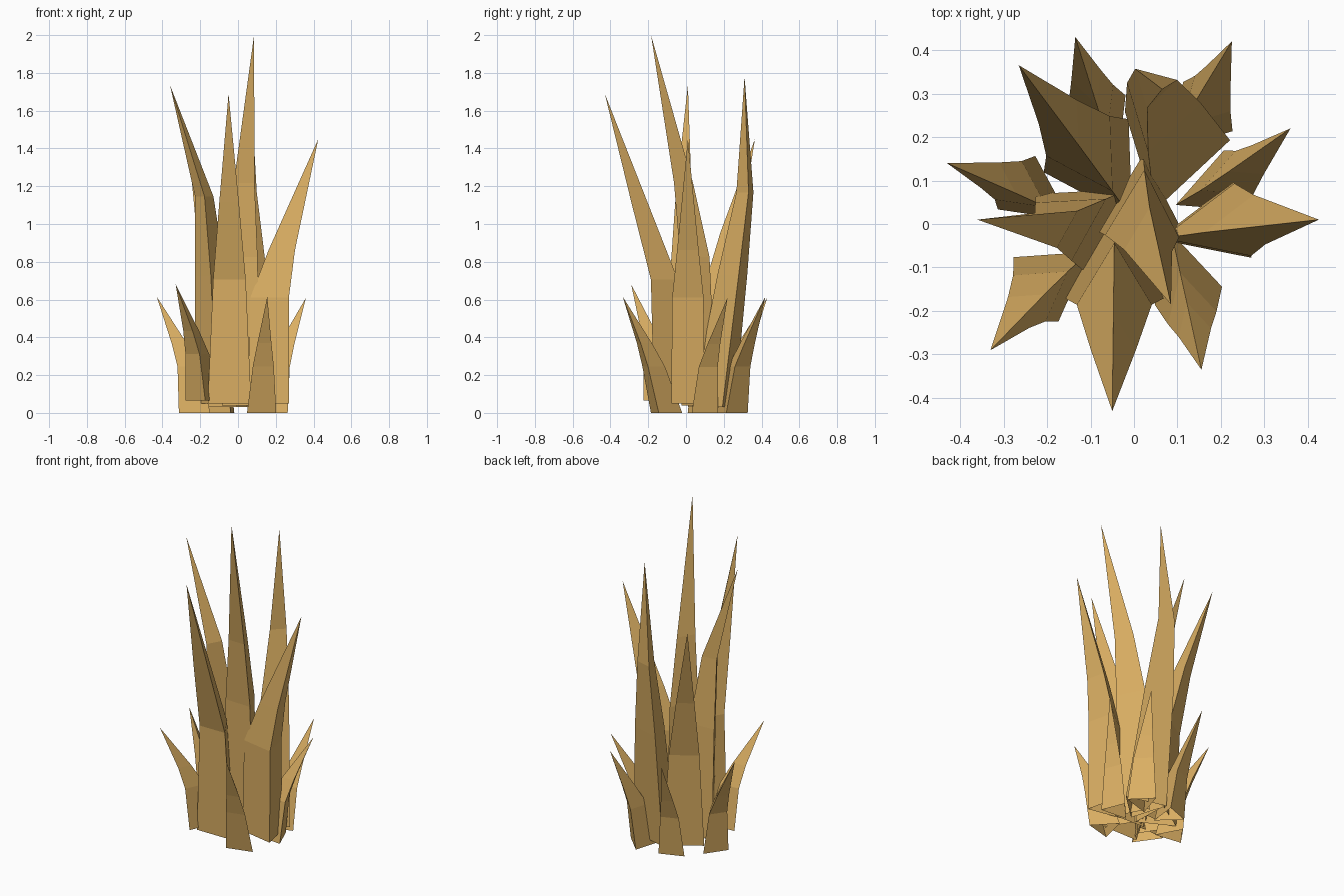
import bpy, bmesh, math
from mathutils import Vector

straw = bpy.data.materials.new("dry straw")
straw.diffuse_color = (0.71, 0.43, 0.125, 1)


def blade(name, base, tip, z0, angle, width, depth, lean, bend=0.65, taper=(0.8, 0.5)):
    """Three-sided hollow blade: flat outer face, ridge on the inside, two bends, pointed tip.
    base = middle of the outer edge, lean = share of the tip offset at each bend."""
    a = math.radians(angle)
    out = Vector((math.cos(a), math.sin(a), 0))
    side = Vector((-out.y, out.x, 0))
    start, end = Vector((*base, z0)), Vector(tip)
    bm = bmesh.new()
    rings = []
    for t, f, w in ((0, 0, 1), (0.40, lean[0], taper[0]), (bend, lean[1], taper[1])):
        c = start.lerp(end, f)
        c.z = z0 + (end.z - z0) * t
        pts = (c - side * width * w / 2, c + side * width * w / 2, c - out * depth * w)
        rings.append([bm.verts.new(p) for p in pts])
    top = bm.verts.new(end)
    for lo, hi in zip(rings, rings[1:]):
        for i in range(3):
            j = (i + 1) % 3
            bm.faces.new((lo[i], lo[j], hi[j], hi[i]))
    for i in range(3):
        bm.faces.new((rings[-1][i], rings[-1][(i + 1) % 3], top))
    bmesh.ops.recalc_face_normals(bm, faces=bm.faces)
    me = bpy.data.meshes.new(name)
    bm.to_mesh(me)
    bm.free()
    me.materials.append(straw)
    bpy.context.collection.objects.link(bpy.data.objects.new(name, me))


# Tall inner blades
tall = [
    ((0.015, -0.02), (0.085, -0.185, 2.0), 0.04, -92, 0.20, 0.18, (0.05, 0.25), 0.6, (0.85, 0.55)),
    ((-0.17, -0.02), (-0.36, 0.01, 1.735), 0.05, 212, 0.21, 0.19, (0.08, 0.17), 0.65, (0.75, 0.45)),
    ((-0.045, -0.17), (-0.05, -0.43, 1.69), 0.05, -90, 0.23, 0.19, (0.06, 0.46), 0.65, (0.75, 0.45)),
    ((0.25, 0.01), (0.425, 0.01, 1.45), 0.05, 13, 0.18, 0.20, (0.0, 0.22), 0.58, (0.95, 0.65)),
    ((0.10, 0.225), (0.065, 0.31, 1.78), 0.03, 75, 0.25, 0.20, (0.9, 1.4), 0.65, (0.7, 0.4)),
    ((-0.11, 0.18), (-0.265, 0.365, 1.45), 0.03, 122, 0.23, 0.20, (0.12, 0.42), 0.65, (0.75, 0.45)),
]
for n, b in enumerate(tall, 1):
    blade(f"tall_blade_{n}", *b)

# Short outer blades
short = [
    ((-0.27, 0.095), (-0.43, 0.14, 0.615), 0, 145, 0.15, 0.15, (0.12, 0.38)),
    ((-0.225, -0.15), (-0.33, -0.29, 0.68), 0.065, 215, 0.18, 0.15, (0.15, 0.38)),
    ((0.125, -0.165), (0.155, -0.335, 0.615), 0, -75, 0.16, 0.15, (0.3, 0.5)),
    ((0.235, 0.10), (0.36, 0.22, 0.61), 0, 22, 0.15, 0.15, (0.15, 0.4)),
    ((0.17, 0.27), (0.225, 0.42, 0.615), 0, 45, 0.16, 0.15, (0.2, 0.45)),
    ((-0.09, 0.27), (-0.135, 0.43, 0.61), 0, 110, 0.15, 0.15, (0.2, 0.45)),
]
for n, b in enumerate(short, 1):
    blade(f"short_blade_{n}", *b, 0.6, (0.72, 0.48))
